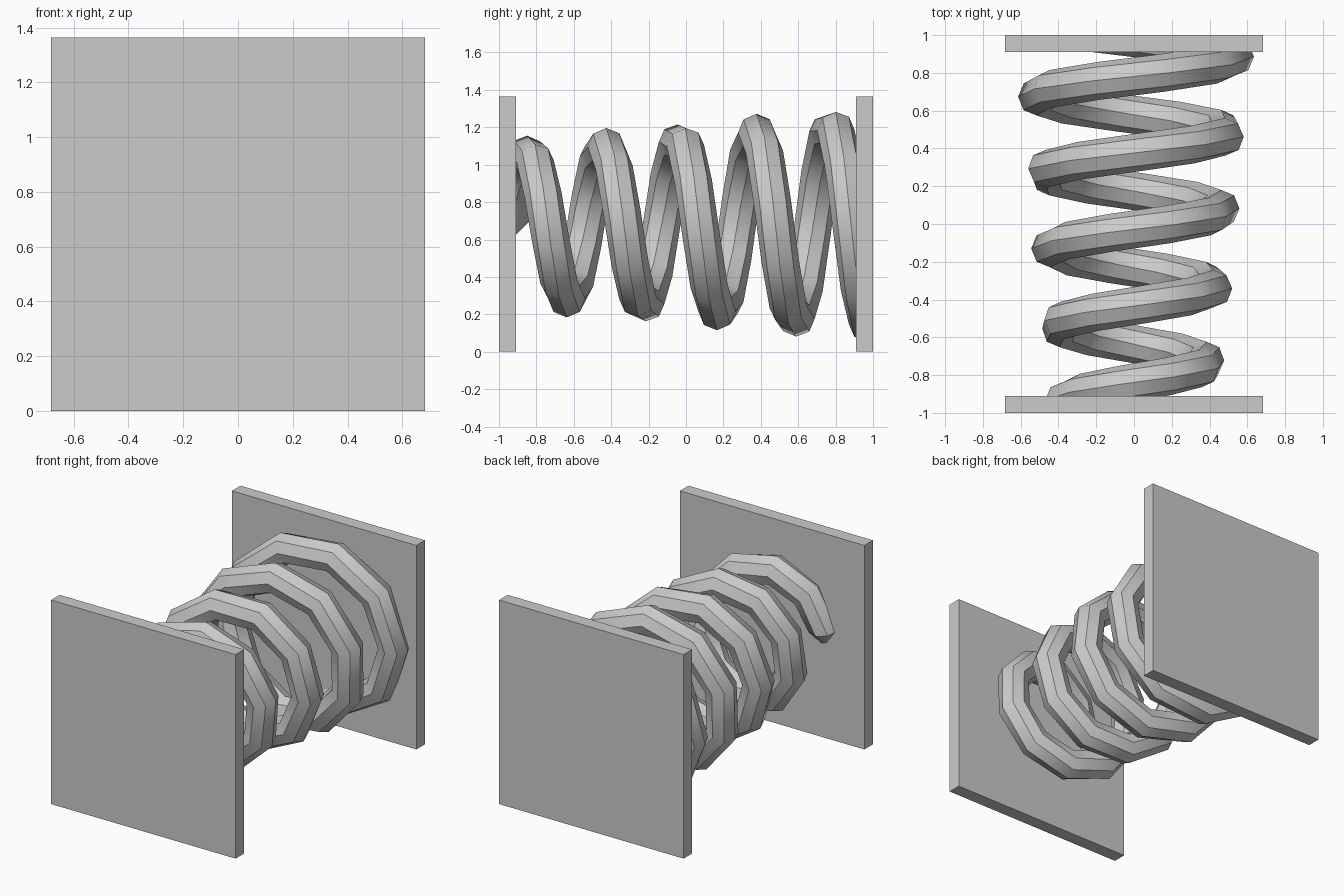
import bpy, bmesh
from math import tau, sin, cos
from mathutils import Vector

if "Cube" in bpy.data.objects:
    bpy.data.objects.remove(bpy.data.objects["Cube"])

HALF, THICK = 0.682, 0.09      # plate half width, thickness
PITCH, START, TUBE = 0.405, -0.94, 0.1
SIDES, RINGS, TURNS = 8, 46, 4.82


def finish(bm, name):
    bmesh.ops.recalc_face_normals(bm, faces=bm.faces)
    mesh = bpy.data.meshes.new(name)
    bm.to_mesh(mesh)
    bm.free()
    obj = bpy.data.objects.new(name, mesh)
    bpy.context.collection.objects.link(obj)
    return obj


def plate(name, side):
    bm = bmesh.new()
    bmesh.ops.create_cube(bm, size=1)
    bmesh.ops.scale(bm, vec=(2 * HALF, THICK, 2 * HALF), verts=bm.verts)
    bmesh.ops.translate(bm, vec=(0, side * (1 - THICK / 2), HALF), verts=bm.verts)
    return finish(bm, name)


def coil_point(t):
    # Slightly widening helix around the y axis, t in turns
    y = START + PITCH * t
    r = 0.456 + 0.09 * y
    return Vector((-r * cos(tau * t), y, HALF + r * sin(tau * t)))


# End plates
plate("front_plate", -1)
plate("back_plate", 1)

# Coil spring: the first ring is a small tapered tip, the last sinks into the plate
steps = [(-0.025, 0.035)]
steps += [(0.015 + (TURNS - 0.015) * i / RINGS, TUBE) for i in range(RINGS + 1)]
bm = bmesh.new()
rings = []
for t, rad in steps:
    c = coil_point(t)
    tangent = (coil_point(t + 0.001) - coil_point(t - 0.001)).normalized()
    out = Vector((-cos(tau * t), 0, sin(tau * t)))
    side = tangent.cross(out).normalized()
    ring = []
    for k in range(SIDES):
        a = tau * k / SIDES
        p = c + rad * (out * cos(a) + side * sin(a))
        p.y = max(-0.99, min(0.99, p.y))   # stay inside the plates
        ring.append(bm.verts.new(p))
    rings.append(ring)
for r0, r1 in zip(rings, rings[1:]):
    for k in range(SIDES):
        n = (k + 1) % SIDES
        bm.faces.new((r0[k], r0[n], r1[n], r1[k]))
bm.faces.new(rings[0][::-1])
bm.faces.new(rings[-1])
spring = finish(bm, "coil_spring")

bpy.context.view_layer.objects.active = spring
spring.select_set(True)
bpy.ops.object.shade_smooth_by_angle(angle=0.7)
